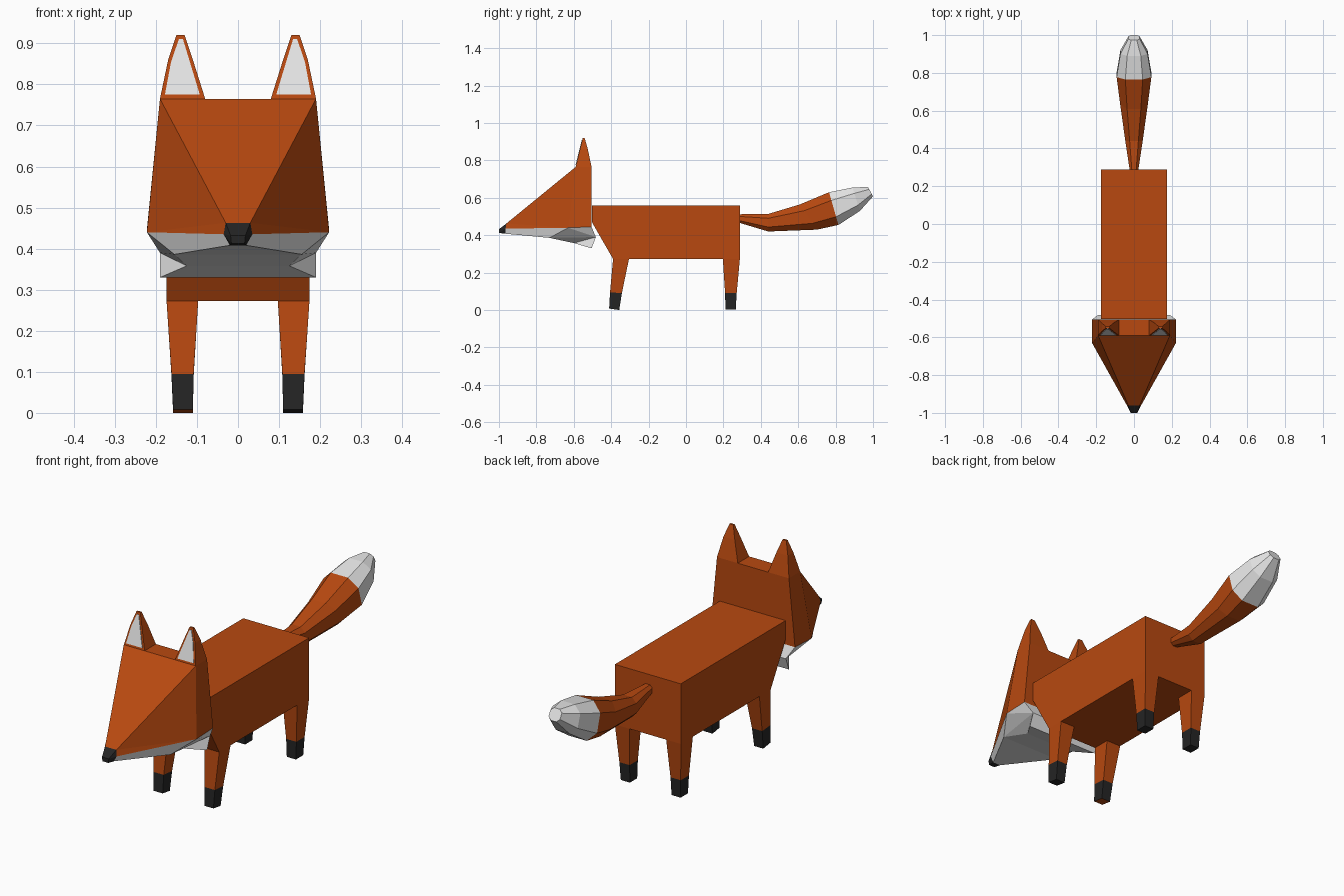
import bpy, bmesh

cube = bpy.data.objects.get("Cube")
if cube:
    bpy.data.objects.remove(cube, do_unlink=True)


def material(name, rgb):
    m = bpy.data.materials.new(name)
    m.use_nodes = True
    m.diffuse_color = (*rgb, 1)
    bsdf = next(n for n in m.node_tree.nodes if n.type == 'BSDF_PRINCIPLED')
    bsdf.inputs["Base Color"].default_value = (*rgb, 1)
    bsdf.inputs["Roughness"].default_value = 0.9
    return m


MATS = [material("orange fur", (0.48, 0.066, 0.005)),
        material("white fur", (0.8, 0.8, 0.8)),
        material("black fur", (0.018, 0.018, 0.018))]
ORANGE, WHITE, BLACK = range(3)


def build(name, points, faces):
    """Flat shaded mesh from points and (corner list, colour) faces."""
    bm = bmesh.new()
    vs = [bm.verts.new(p) for p in points]
    for corners, colour in faces:
        bm.faces.new([vs[i] for i in corners]).material_index = colour
    bmesh.ops.recalc_face_normals(bm, faces=bm.faces)
    me = bpy.data.meshes.new(name)
    bm.to_mesh(me)
    bm.free()
    for m in MATS:
        me.materials.append(m)
    ob = bpy.data.objects.new(name, me)
    bpy.context.collection.objects.link(ob)
    return ob


def loft(name, rings, colours, end_colour, start_cap=True):
    """Skin rings of equal size; one colour per segment."""
    n = len(rings[0])
    faces = []
    for r, colour in enumerate(colours):
        for i in range(n):
            j = (i + 1) % n
            faces.append(([r * n + i, r * n + j, (r + 1) * n + j, (r + 1) * n + i], colour))
    if start_cap:
        faces.append((list(range(n)), colours[0]))
    last = (len(rings) - 1) * n
    faces.append((list(range(last, last + n)), end_colour))
    return build(name, [p for ring in rings for p in ring], faces)


def symmetric(name, half, faces):
    """Lower case letters are +x corners, upper case their mirror images."""
    keys, pts = [], []
    for k, (x, y, z) in half.items():
        keys += [k, k.upper()]
        pts += [(x, y, z), (-x, y, z)]
    out = []
    for word, colour in faces:
        variants = [word] if word != word.lower() else [word, word.upper()]
        for w in variants:
            out.append(([keys.index(c) for c in w], colour))
    return build(name, pts, out)


def rect(s, x0, x1, y0, y1, z0, z1=None):
    """Rectangle ring; z0 at the front edge, z1 at the back edge."""
    z1 = z0 if z1 is None else z1
    return [(s * x0, y0, z0), (s * x1, y0, z0), (s * x1, y1, z1), (s * x0, y1, z1)]


# Body: side profile with a chest sloping back to the front legs
profile = [(-0.503, 0.56), (0.288, 0.56), (0.288, 0.273), (-0.39, 0.273), (-0.503, 0.47)]
loft("body", [[(x, y, z) for y, z in profile] for x in (-0.174, 0.174)], [ORANGE], ORANGE)

# Head: orange wedge, white jaw with cheek tufts, black nose
symmetric("head", {
    "t": (0.19, -0.59, 0.765), "b": (0.19, -0.505, 0.765),
    "c": (0.222, -0.63, 0.44), "d": (0.222, -0.505, 0.445),
    "n": (0.03, -0.96, 0.463), "m": (0.035, -0.965, 0.435), "l": (0.02, -0.965, 0.408),
    "j": (0.155, -0.73, 0.386), "k": (0.125, -0.60, 0.358),
    "e": (0.19, -0.505, 0.33), "f": (0.19, -0.482, 0.39),
    "p": (0.018, -1.0, 0.432), "q": (0.016, -1.0, 0.412),
}, [
    ("tTNn", ORANGE), ("tnc", ORANGE), ("nmc", ORANGE), ("tcdb", ORANGE),
    ("tbBT", ORANGE), ("bdDB", ORANGE),
    ("cmlj", WHITE), ("jlLJ", WHITE), ("jkKJ", WHITE), ("keEK", WHITE),
    ("cjf", WHITE), ("cfd", WHITE), ("jkf", WHITE), ("kef", WHITE),
    ("dfFD", WHITE), ("feEF", WHITE),
    ("nNPp", BLACK), ("nmp", BLACK), ("mqp", BLACK), ("mlq", BLACK),
    ("lLQq", BLACK), ("pPQq", BLACK),
])

for side, s in (("left", 1), ("right", -1)):
    # Ear with a white plate on its front
    loft(f"{side}_ear", [rect(s, 0.08, 0.19, -0.59, -0.505, 0.765),
                         rect(s, 0.11, 0.17, -0.567, -0.525, 0.86),
                         rect(s, 0.13, 0.15, -0.552, -0.542, 0.92)],
         [ORANGE, ORANGE], ORANGE, start_cap=False)
    outline = [(0.093, 0.775), (0.178, 0.775), (0.163, 0.855), (0.144, 0.91), (0.134, 0.91)]
    front = lambda z: -0.59 + (z - 0.765) * 0.245
    loft(f"{side}_inner_ear",
         [[(s * x, front(z) + dy, z) for x, z in outline] for dy in (0.002, -0.003)],
         [WHITE], WHITE)

    # Legs with black paws
    loft(f"{side}_front_leg", [rect(s, 0.097, 0.174, -0.39, -0.305, 0.273),
                               rect(s, 0.108, 0.162, -0.406, -0.343, 0.095, 0.09),
                               rect(s, 0.110, 0.158, -0.411, -0.357, 0.008, 0.0)],
         [ORANGE, BLACK], BLACK if s > 0 else ORANGE)
    loft(f"{side}_hind_leg", [rect(s, 0.097, 0.174, 0.197, 0.288, 0.273),
                              rect(s, 0.108, 0.162, 0.209, 0.271, 0.09),
                              rect(s, 0.110, 0.158, 0.211, 0.266, 0.004)],
         [ORANGE, BLACK], BLACK)

# Tail: octagonal sections, each given by its top and bottom (y, z) and half width
sections = [((0.287, 0.512), (0.287, 0.466), 0.023),
            ((0.44, 0.514), (0.44, 0.42), 0.046),
            ((0.61, 0.565), (0.70, 0.43), 0.073),
            ((0.765, 0.63), (0.815, 0.455), 0.092),
            ((0.89, 0.655), (0.93, 0.53), 0.072),
            ((0.973, 0.658), (1.0, 0.608), 0.03)]
octagon = [(0.5, 0), (1, 0.25), (1, 0.75), (0.5, 1), (-0.5, 1), (-1, 0.75), (-1, 0.25), (-0.5, 0)]
rings = [[(u * w, a[0] + (b[0] - a[0]) * v, a[1] + (b[1] - a[1]) * v) for u, v in octagon]
         for a, b, w in sections]
loft("tail", rings, [ORANGE] * 3 + [WHITE] * 2, WHITE)
